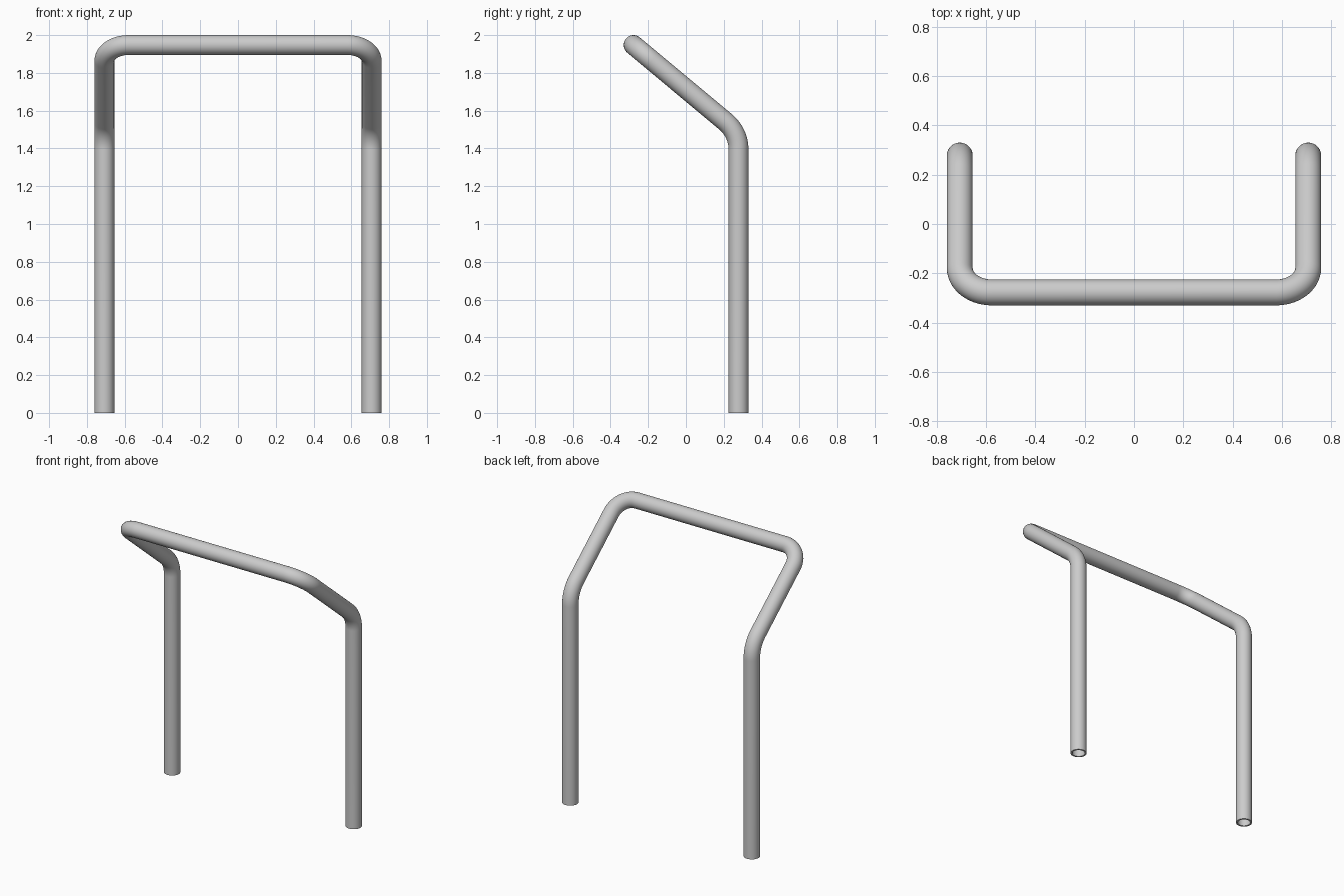
import bpy, bmesh, math
from mathutils import Vector

if "Cube" in bpy.data.objects:
    bpy.data.objects.remove(bpy.data.objects["Cube"])

R = 0.0525      # outer tube radius
SIDES = 48


def fillet(a, b, c, radius, n=14):
    """Points of a circular bend at corner b."""
    u, v = (a - b).normalized(), (c - b).normalized()
    half = u.angle(v) / 2
    t = radius / math.tan(half)
    centre = b + (u + v).normalized() * (radius / math.sin(half))
    p, q = b + u * t - centre, b + v * t - centre
    ang = p.angle(q)
    return [centre + (p * math.sin(ang * (1 - i / n)) + q * math.sin(ang * i / n)) / math.sin(ang)
            for i in range(n + 1)]


# Centre line of the right half: foot, knee bend, top corner bend, middle of the bar
foot = Vector((0.7075, 0.278, 0))
knee = Vector((0.7075, 0.278, 1.484))
corner = Vector((0.7075, -0.278, 1.9475))
middle = Vector((0, -0.278, 1.9475))
path = [foot] + fillet(foot, knee, corner, 0.19) + fillet(knee, corner, middle, 0.13) + [middle]

# Sweep a ring along the centre line
bm = bmesh.new()
side = Vector((1, 0, 0))
rings = []
tangent = Vector((0, 0, 1))
for i, p in enumerate(path):
    if i == 0 or i == len(path) - 1:
        new = (path[1] - path[0]) if i == 0 else (path[-1] - path[-2])
    else:
        new = (p - path[i - 1]).normalized() + (path[i + 1] - p).normalized()
    new = new.normalized()
    side = tangent.rotation_difference(new) @ side
    tangent = new
    up = tangent.cross(side)
    rings.append([bm.verts.new(p + R * (side * math.cos(k * math.tau / SIDES) + up * math.sin(k * math.tau / SIDES)))
                  for k in range(SIDES)])
for a, b in zip(rings, rings[1:]):
    for k in range(SIDES):
        j = (k + 1) % SIDES
        bm.faces.new((a[k], a[j], b[j], b[k]))
mesh = bpy.data.meshes.new("tube_frame")
bm.to_mesh(mesh)
bm.free()
frame = bpy.data.objects.new("tube_frame", mesh)
bpy.context.collection.objects.link(frame)

# Mirror to the left half, then give the hollow tube its wall
mirror = frame.modifiers.new("mirror", 'MIRROR')
mirror.merge_threshold = 0.001
wall = frame.modifiers.new("wall", 'SOLIDIFY')
wall.thickness = 0.011
wall.offset = -1

bpy.context.view_layer.objects.active = frame
frame.select_set(True)
for m in ("mirror", "wall"):
    bpy.ops.object.modifier_apply(modifier=m)
bpy.ops.object.shade_smooth_by_angle(angle=math.radians(35))
